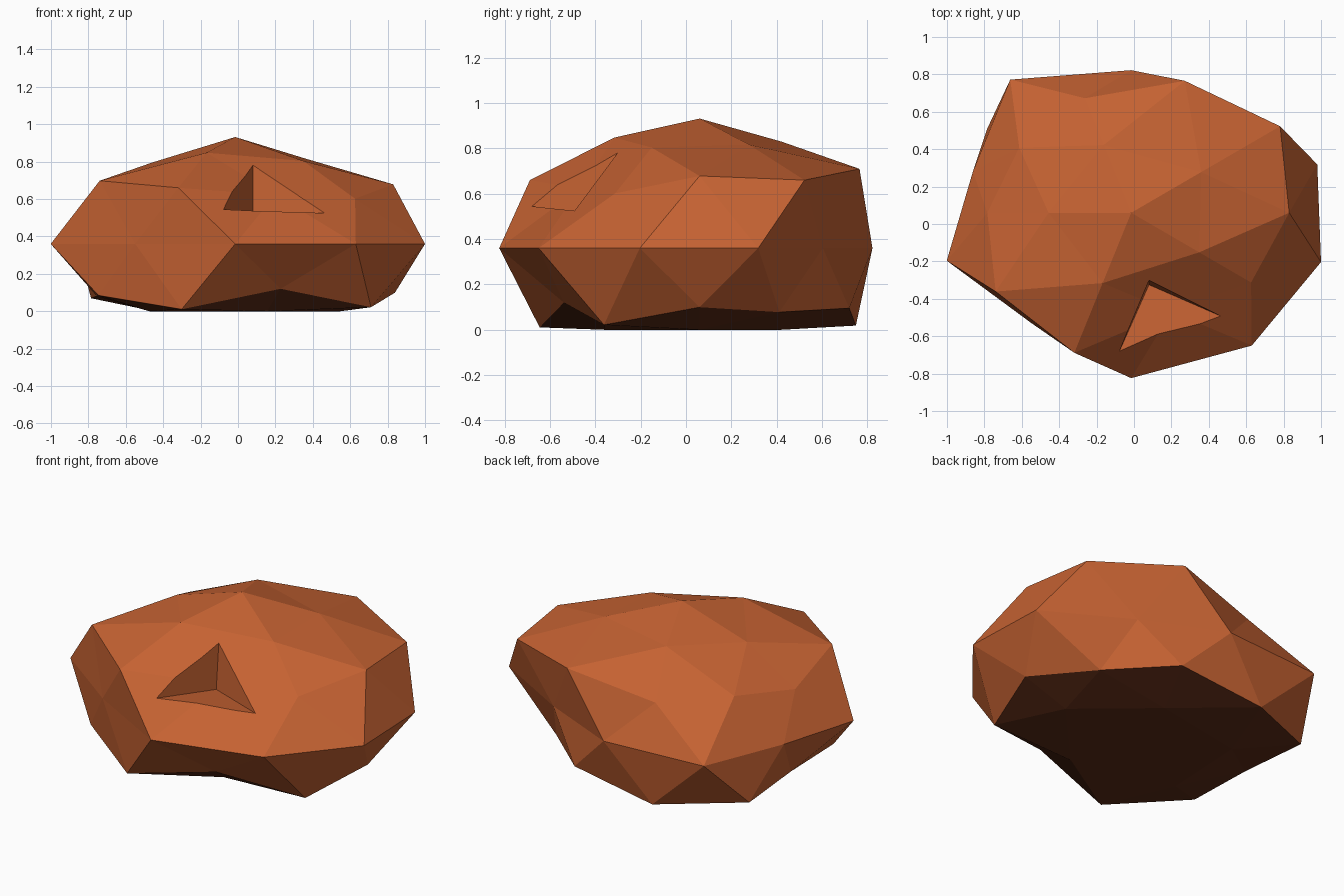
import bpy, bmesh, math
from mathutils import Vector

if "Cube" in bpy.data.objects:
    bpy.data.objects.remove(bpy.data.objects["Cube"])

CENTRE = Vector((-0.015, 0.06, 0.36))
SCALE = Vector((1.0, 0.8, 0.61))


def make_material(name, rgb):
    mat = bpy.data.materials.new(name)
    mat.diffuse_color = (*rgb, 1)
    mat.use_nodes = True
    mat.node_tree.nodes["Principled BSDF"].inputs["Base Color"].default_value = mat.diffuse_color
    return mat


clay = make_material("rust_brown", (0.56, 0.122, 0.032))
dark = make_material("dark_underside_brown", (0.105, 0.024, 0.008))

# Rings of a two-step icosphere: (ring radius, height, start angle, bump radii)
RINGS = [
    (0.0, 1.0, 0, [0.937]),
    (0.526, 0.851, 36, [0.88, 0.905, 0.84, 0.94, 0.855]),
    (0.894, 0.447, 36, [1.10, 0.90, 0.86, 1.10, 0.886]),
    (0.851, 0.526, 0, [0.993, 1.09, 0.87, 1.053, 0.818]),
    (1.0, 0.0, 18, [1.046, 0.84, 0.953, 1.10, 0.89, 1.037, 0.91, 1.105, 1.097, 1.067]),
    (0.894, -0.447, 0, [0.955, 0.97, 1.065, 1.01, 0.88]),
    (0.851, -0.526, 36, [0.88, 1.065, 0.87, 1.09, 1.055]),
    (0.526, -0.851, 0, [1.07, 0.9, 1.02, 1.08, 1.05]),
    (0.0, -1.0, 0, [0.9]),
]


def make_object(name, bm, mats):
    bmesh.ops.recalc_face_normals(bm, faces=bm.faces)
    mesh = bpy.data.meshes.new(name)
    bm.to_mesh(mesh)
    bm.free()
    for m in mats:
        mesh.materials.append(m)
    obj = bpy.data.objects.new(name, mesh)
    bpy.context.collection.objects.link(obj)
    return obj


# Boulder: ball faceted by its hull, then every corner pushed in or out
bm = bmesh.new()
bumps = []
for rho, z, start, radii in RINGS:
    for k, r in enumerate(radii):
        a = math.radians(start + k * 360 / len(radii))
        d = Vector((rho * math.cos(a), rho * math.sin(a), z)).normalized()
        bumps.append((bm.verts.new(d), r))
bmesh.ops.convex_hull(bm, input=bm.verts[:])
for v, r in bumps:
    v.co = CENTRE + v.co * SCALE * r
    v.co.z = max(v.co.z, 0.0)          # flat underside
# Dark colour on the faces lying wholly near the ground
for f in bm.faces:
    f.material_index = 1 if max(v.co.z for v in f.verts) < 0.2 else 0
boulder = make_object("boulder", bm, [clay, dark])

# Notch: three-sided chip cut out of the front slope
apex = Vector((0.08, -0.325, 0.505))
mouth = [(0.08, -0.30, 0.79), (-0.08, -0.685, 0.545), (0.47, -0.495, 0.525)]
bm = bmesh.new()
bm.verts.new(apex)
for p in mouth:
    bm.verts.new(apex + (Vector(p) - apex) * 2)
bmesh.ops.convex_hull(bm, input=bm.verts[:])
cutter = make_object("notch_cutter", bm, [clay])
cutter.hide_render = True
cutter.display_type = 'WIRE'

cut = boulder.modifiers.new("notch", 'BOOLEAN')
cut.operation = 'DIFFERENCE'
cut.solver = 'EXACT'
cut.object = cutter
